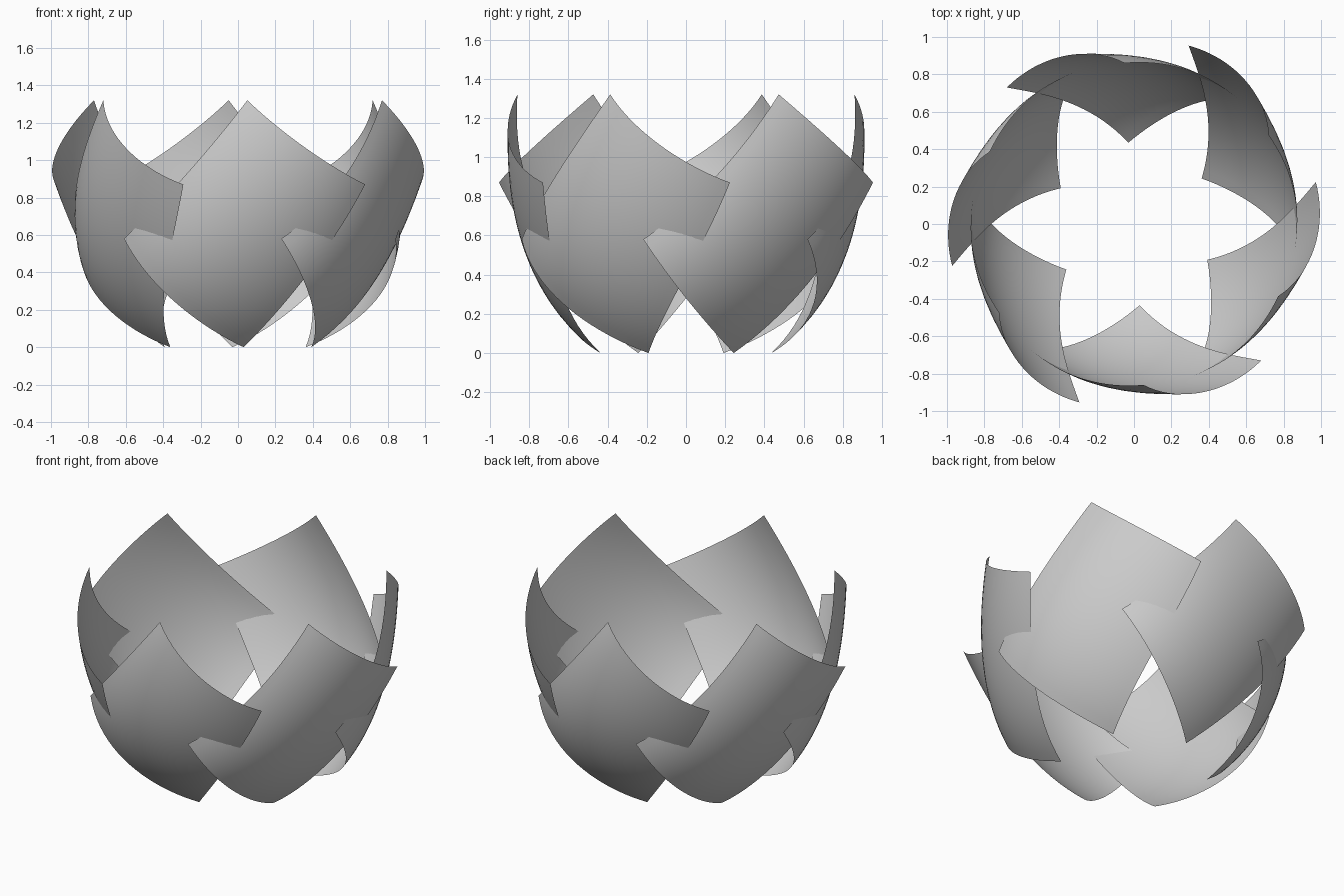
import bpy, bmesh, math
from mathutils import Vector, Matrix

if "Cube" in bpy.data.objects:
    bpy.data.objects.remove(bpy.data.objects["Cube"])

N = 20  # grid cells per petal side

# Edge paths of the front petal (four points each)
TOP, RIGHT = (0.05, -0.86, 1.32), (0.68, -0.73, 0.87)
BOTTOM, LEFT = (0.03, -0.435, 0.0), (-0.61, -0.62, 0.58)
bottom_right = [BOTTOM, (0.20, -0.575, 0.18), (0.46, -0.685, 0.51), RIGHT]
bottom_left = [BOTTOM, (-0.18, -0.58, 0.12), (-0.42, -0.665, 0.32), LEFT]
left_top = [LEFT, (-0.40, -0.775, 0.79), (-0.18, -0.85, 1.035), TOP]
right_top = [RIGHT, (0.48, -0.865, 0.985), (0.26, -0.91, 1.14), TOP]


def smooth_path(points):
    """Cubic through four points, spaced by chord length."""
    p = [Vector(c) for c in points]
    k = [0.0]
    for a, b in zip(p, p[1:]):
        k.append(k[-1] + (b - a).length)
    k = [v / k[-1] for v in k]

    def at(t):
        out = Vector()
        for i in range(4):
            w = 1.0
            for j in range(4):
                if j != i:
                    w *= (t - k[j]) / (k[i] - k[j])
            out += p[i] * w
        return out
    return at


def petal_mesh():
    """Curved sheet blended between its four edges."""
    c0, c1 = smooth_path(bottom_right), smooth_path(left_top)
    d0, d1 = smooth_path(bottom_left), smooth_path(right_top)
    b, r, l, t = (Vector(c) for c in (BOTTOM, RIGHT, LEFT, TOP))
    bm = bmesh.new()
    rows = []
    for j in range(N + 1):
        v = j / N
        row = []
        for i in range(N + 1):
            u = i / N
            p = (c0(u) * (1 - v) + c1(u) * v + d0(v) * (1 - u) + d1(v) * u
                 - (b * (1 - u) * (1 - v) + r * u * (1 - v)
                    + l * (1 - u) * v + t * u * v))
            p.z = max(p.z, 0.0)
            row.append(bm.verts.new(p))
        rows.append(row)
    for j in range(N):
        for i in range(N):
            f = bm.faces.new((rows[j][i], rows[j][i + 1],
                              rows[j + 1][i + 1], rows[j + 1][i]))
            f.smooth = True
    me = bpy.data.meshes.new("petal")
    bm.to_mesh(me)
    bm.free()
    return me


# Six interlocking petals around the z axis
base = petal_mesh()
for k in range(6):
    me = base.copy()
    me.transform(Matrix.Rotation(math.radians(60 * k), 4, 'Z'))
    ob = bpy.data.objects.new(f"petal_{k + 1}", me)
    bpy.context.collection.objects.link(ob)
bpy.data.meshes.remove(base)
